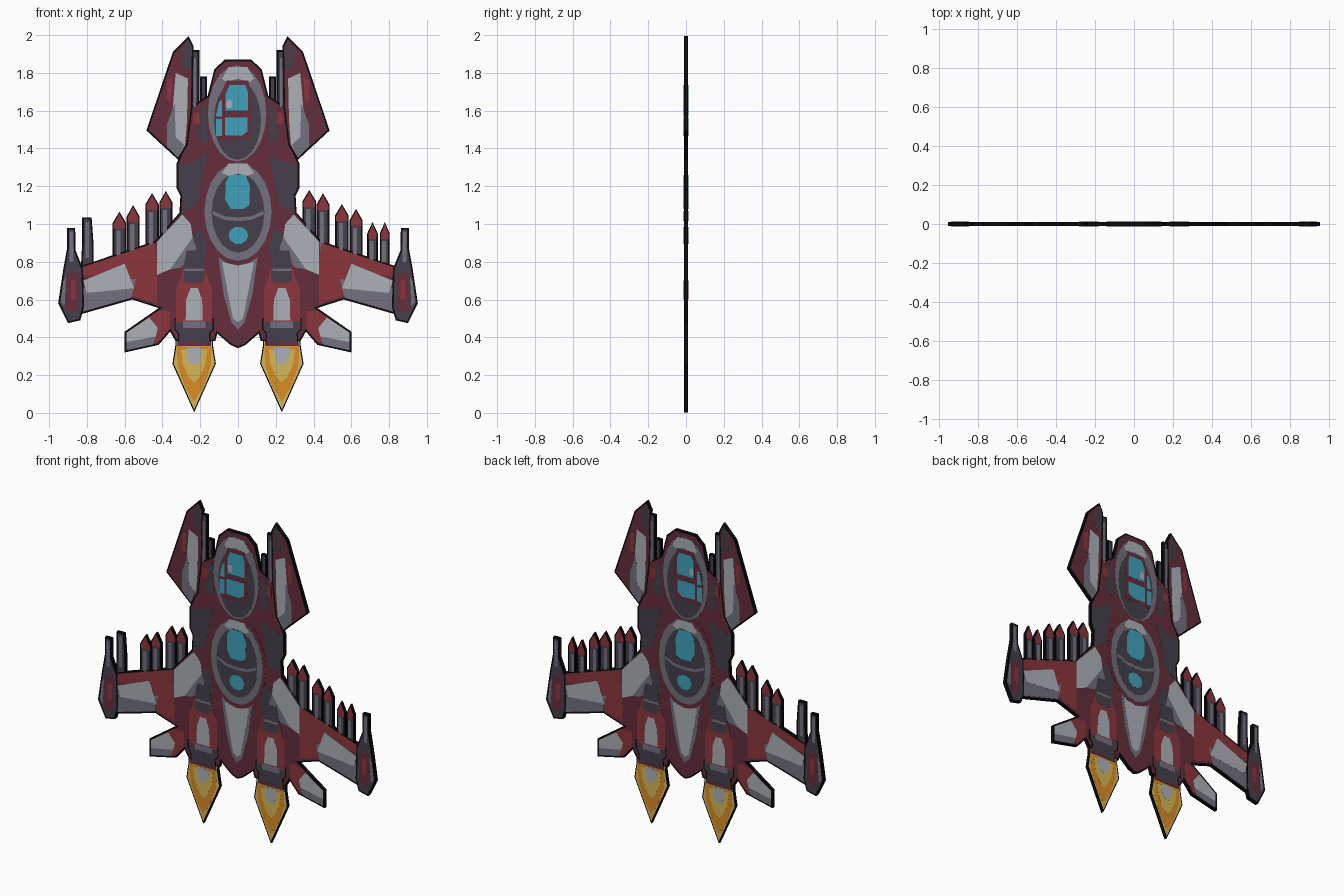
import bpy, bmesh, math


def colour(name, hexa):
    lin = []
    for i in (0, 2, 4):
        c = int(hexa[i:i + 2], 16) / 255
        lin.append(c / 12.92 if c <= 0.04045 else ((c + 0.055) / 1.055) ** 2.4)
    m = bpy.data.materials.new(name)
    m.diffuse_color = (*lin, 1)
    return m


BLACK = colour("black", "0B0A0D")
DARK = colour("dark grey", "453F4A")
MID = colour("mid grey", "72717E")
LIGHT = colour("light grey", "ACB0B6")
MAROON = colour("maroon", "652D3B")
RED = colour("red", "8C353B")
TEAL = colour("teal", "3EA2BB")
ORANGE = colour("orange", "D88C24")
YELLOW = colour("yellow", "D6B658")


def plate(name, outlines, mat, level, rim=0):
    """Thin slab through both sides; a rim gives black edges and a black outline."""
    bm = bmesh.new()
    h = 0.0094 + 0.0004 * level
    for pts in outlines:
        n = len(pts)
        front = [bm.verts.new((x, -h, z)) for x, z in pts]
        back = [bm.verts.new((x, h, z)) for x, z in pts]
        caps = [bm.faces.new(front), bm.faces.new(back[::-1])]
        for i in range(n):
            j = (i + 1) % n
            bm.faces.new((front[j], front[i], back[i], back[j]))
        bmesh.ops.recalc_face_normals(bm, faces=bm.faces[:])
        bm.normal_update()
        if rim:
            bmesh.ops.inset_individual(bm, faces=caps, thickness=rim, use_even_offset=True)
            for f in caps:
                f.material_index = 1
    me = bpy.data.meshes.new(name)
    bm.to_mesh(me)
    bm.free()
    me.materials.append(BLACK if rim else mat)
    me.materials.append(mat)
    ob = bpy.data.objects.new(name, me)
    bpy.context.collection.objects.link(ob)
    return ob


def both(*outlines):
    return [[(s * x, z) for x, z in o] for o in outlines for s in (1, -1)]


def whole(half, c=0):
    return [[(c + x, z) for x, z in half] + [(c - x, z) for x, z in reversed(half) if x > 0]]


def box(x0, x1, z0, z1):
    return [(x0, z0), (x1, z0), (x1, z1), (x0, z1)]


def oval(cx, cz, rx, rz, n=20):
    return [(cx + rx * math.cos(2 * math.pi * i / n), cz + rz * math.sin(2 * math.pi * i / n))
            for i in range(n)]


# Missiles under the wings, each with a red nose
def missile(x, top, w, i):
    plate(f"missile_{i}", whole([(w, .72), (w, top - .06), (0, top)], x), DARK, 0, .009)
    plate(f"missile_nose_{i}", whole([(w - .006, top - .09), (w - .006, top - .064),
                                      (0, top - .01)], x), RED, 1)
    plate(f"missile_stripe_{i}", [box(x - .016, x + .006, .80, top - .1)], MID, 1)


racks = [(-.628, 1.065, .036), (-.555, 1.10, .034), (-.455, 1.163, .036), (-.382, 1.175, .034),
         (.377, 1.18, .036), (.45, 1.163, .034), (.55, 1.105, .036), (.625, 1.08, .034),
         (.712, 1.01, .028), (.777, 1.01, .026)]
for i, (x, top, w) in enumerate(racks):
    missile(x, top, w, i + 1)

# Gun barrels beside the canopy and outside the left wing
plate("inner_guns", both(box(.165, .20, 1.5, 1.78), box(.205, .25, 1.4, 1.92)), DARK, 0, .009)
plate("inner_gun_stripes", both(box(.222, .236, 1.62, 1.88)), MID, 1)
plate("left_wing_gun", [[(-.835, .7), (-.765, .7), (-.765, .9), (-.775, 1.035),
                         (-.825, 1.035), (-.825, .9)]], DARK, 0, .009)
plate("left_wing_gun_stripe", [box(-.808, -.79, .82, 1.01)], MID, 1)

# Airframe: fuselage, wings and tailplanes in one outline
plate("airframe", whole([(.07, 1.87), (.125, 1.82), (.16, 1.68), (.25, 1.62), (.29, 1.4),
                         (.325, 1.32), (.325, 1.19), (.305, 1.15), (.31, 1.06), (.44, .91),
                         (.84, .775), (.84, .52), (.56, .60), (.42, .555), (.60, .43),
                         (.60, .32), (.42, .36), (.36, .43), (.33, .38), (.12, .38),
                         (.11, .42), (.04, .36), (0, .342)]), MAROON, 1, .009)

# Fuselage panels
plate("flank_panels", both([(.16, 1.37), (.24, 1.33), (.315, 1.31), (.315, 1.2), (.295, 1.15),
                            (.295, 1.06), (.22, 1.1), (.19, 1.25)]), DARK, 2)
plate("shoulder_panels", both([(.17, 1.64), (.20, 1.6), (.215, 1.45), (.16, 1.42)]), DARK, 2)
plate("shoulder_marks", both(box(.205, .235, 1.53, 1.59)), RED, 3)
plate("belly_panels", both([(.19, .98), (.25, .93), (.27, .82), (.2, .78), (.16, .855)]), DARK, 2)
plate("tail_surround", whole([(.105, .83), (.075, .62), (.035, .48), (0, .44)]), MID, 2)
plate("tail_spine", whole([(.085, .80), (.058, .66), (.027, .5), (0, .48)]), LIGHT, 3)

# Wing panels
plate("wing_root_sweep", both([(.295, 1.05), (.43, .905), (.43, .73), (.36, .76), (.24, .93),
                               (.25, 1.0)]), LIGHT, 3)
plate("wing_root_shade", both([(.24, .93), (.36, .76), (.30, .77), (.22, .87)]), MID, 3)
plate("wing_red_panels", both([(.44, .9), (.82, .773), (.82, .72), (.62, .75), (.56, .62),
                               (.43, .58), (.43, .8)]), RED, 2)
plate("wing_tip_shade", both([(.54, .71), (.83, .66), (.83, .535), (.565, .61)]), MID, 3)
plate("wing_tip_panels", both([(.60, .79), (.82, .70), (.80, .635), (.55, .66)]), LIGHT, 4)

# Tailplane panels
plate("tailplane_roots", both([(.42, .54), (.49, .495), (.45, .375), (.425, .372), (.365, .44),
                               (.36, .54)]), RED, 2)
plate("tailplane_panels", both([(.47, .505), (.59, .425), (.59, .375), (.435, .405),
                                (.425, .45)]), LIGHT, 3)
plate("tailplane_edges", both([(.435, .405), (.59, .375), (.59, .332), (.45, .362)]), MID, 3)

# Upper fins
plate("upper_fins", both([(.262, 1.995), (.345, 1.91), (.485, 1.495), (.315, 1.338),
                          (.265, 1.42), (.24, 1.62), (.235, 1.94)]), MAROON, 2, .009)
plate("fin_panels", both([(.265, 1.77), (.33, 1.8), (.345, 1.62), (.37, 1.41), (.318, 1.352),
                          (.28, 1.42), (.27, 1.55)]), LIGHT, 3)
plate("fin_panel_shade", both([(.335, 1.64), (.375, 1.53), (.375, 1.41), (.318, 1.352),
                               (.285, 1.42), (.33, 1.46)]), MID, 4)
plate("fin_tips", both([(.25, 1.95), (.262, 1.975), (.30, 1.92), (.295, 1.82), (.25, 1.82)]),
      DARK, 3)
plate("fin_marks", both([(.345, 1.78), (.375, 1.76), (.375, 1.66), (.355, 1.64)]), RED, 3)

# Upper canopy
plate("upper_canopy_ring", [oval(-.005, 1.585, .155, .255)], MID, 4)
plate("upper_canopy_cap", whole([(.05, 1.83), (.085, 1.77), (.06, 1.75), (0, 1.77)]), LIGHT, 5)
plate("upper_canopy_base", [oval(-.003, 1.55, .125, .21)], DARK, 5)
plate("upper_canopy_frame", [[(-.06, 1.76), (.055, 1.76), (.075, 1.65), (.07, 1.45),
                              (-.1, 1.44), (-.12, 1.5), (-.12, 1.62)]], MAROON, 6)
plate("upper_canopy_glass", [[(-.045, 1.735), (.04, 1.735), (.052, 1.7), (.052, 1.6),
                              (-.065, 1.6), (-.065, 1.69)],
                             [(-.07, 1.565), (.05, 1.565), (.05, 1.49), (.02, 1.467),
                              (-.07, 1.47)],
                             box(-.117, -.085, 1.465, 1.555),
                             [(-.117, 1.57), (-.085, 1.57), (-.085, 1.655), (-.1, 1.65)]],
      TEAL, 7)
plate("glass_glint", [oval(-.047, 1.635, .018, .024, 8)], LIGHT, 8)

# Lower canopy
plate("lower_canopy_border", [oval(0, 1.07, .2, .29)], MAROON, 4)
plate("lower_canopy_ring", [oval(0, 1.065, .178, .26)], MID, 5)
plate("lower_canopy_cap", whole([(.05, 1.32), (.085, 1.27), (.05, 1.255), (0, 1.265)]), LIGHT, 6)
plate("lower_canopy_base", [oval(0, 1.06, .14, .212)], DARK, 6)
plate("lower_canopy_bar", whole([(0, 1.035), (.07, 1.04), (.135, 1.07), (.135, 1.05),
                                 (.07, 1.022), (0, 1.015)]), MID, 7)
plate("lower_canopy_glass", [[(-.045, 1.26), (.04, 1.26), (.063, 1.2), (.06, 1.1),
                              (.03, 1.08), (-.04, 1.08), (-.068, 1.13), (-.065, 1.22)],
                             oval(.002, .94, .052, .047, 10)], TEAL, 8)

# Engine flames, nacelles and nozzles
for side, c in (("left", -.232), ("right", .232)):
    def part(name, mat, level, *half, rim=0):
        plate(f"{side}_{name}", whole(list(half), c), mat, level, rim)

    part("flame", YELLOW, 0, (.1, .40), (.1, .355), (.115, .26), (0, .003), rim=.006)
    part("flame_middle", ORANGE, 1, (.092, .352), (.088, .25), (.05, .14), (0, .06))
    part("flame_inner", YELLOW, 2, (.07, .335), (.06, .26), (.03, .19), (0, .16))
    part("flame_core", LIGHT, 3, (.042, .345), (.036, .29), (.015, .255))
    part("nacelle", RED, 4, (.05, .80), (.07, .72), (.095, .66), (.095, .48))
    part("intake", DARK, 5, (.04, .86), (.055, .78), (.055, .70), (.03, .69))
    part("intake_rib", MID, 6, (.05, .765), (.05, .75))
    part("nacelle_panel", LIGHT, 5, (.02, .66), (.042, .6), (.045, .49))
    part("nozzle", DARK, 4, (.105, .50), (.105, .44), (.085, .42), (.09, .355), rim=.007)
    part("nozzle_band", MID, 5, (.06, .485), (.06, .45))
    part("nozzle_lip", MAROON, 5, (.088, .375), (.09, .355))

# Wing tip pods with gun barrels
plate("wing_tip_pods", both([(.862, .98), (.905, .98), (.905, .87), (.925, .76), (.952, .58),
                             (.90, .475), (.835, .49), (.815, .56), (.82, .76), (.86, .86)]),
      DARK, 5, .009)
plate("pod_panels", both([(.845, .74), (.905, .74), (.91, .56), (.885, .53), (.845, .55)]),
      MAROON, 6)
plate("pod_marks", both(box(.86, .885, .60, .7)), RED, 7)
plate("pod_stripes", both(box(.872, .892, .80, .96), [(.91, .72), (.925, .7), (.938, .59),
                                                      (.918, .56)]), MID, 6)
